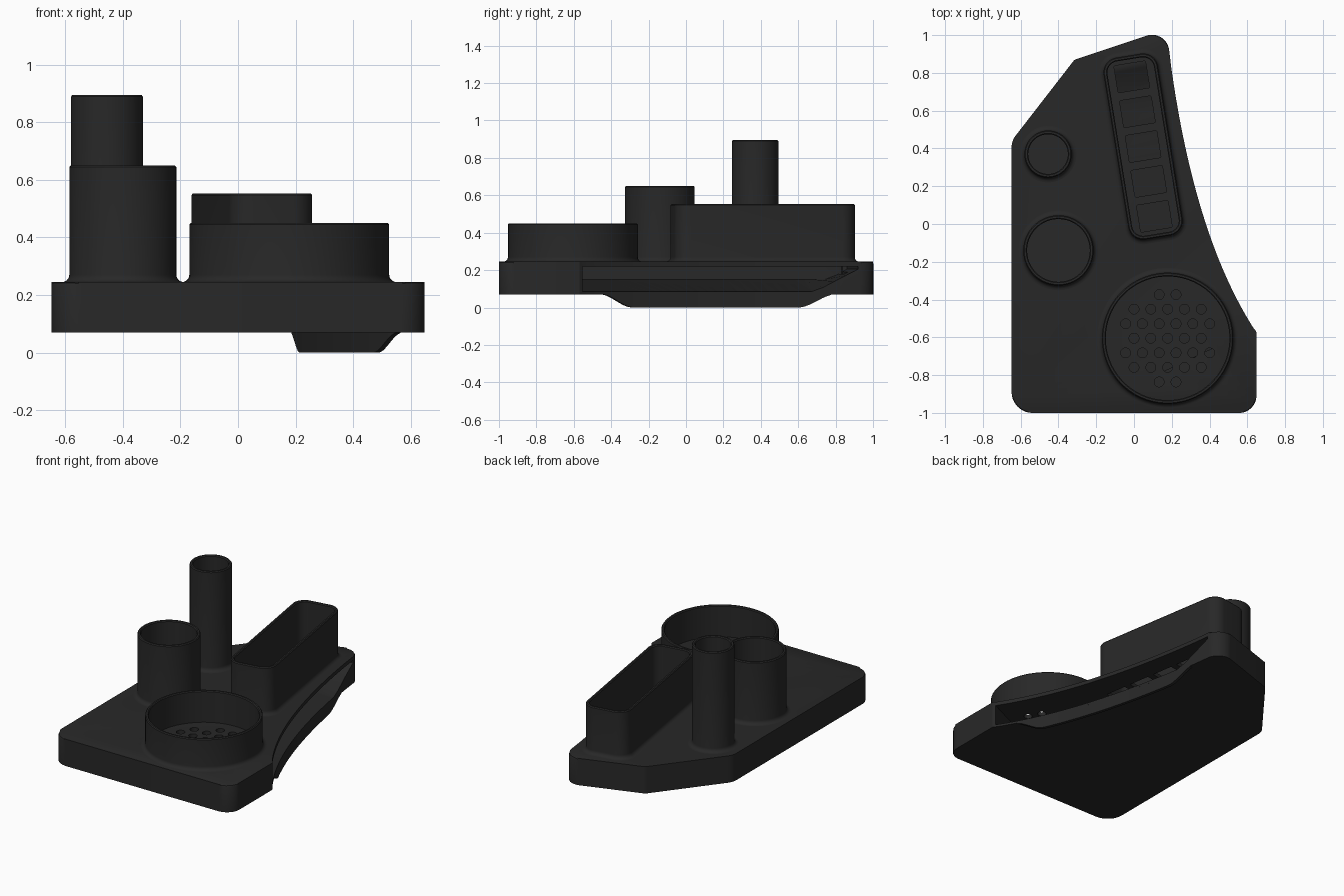
import bpy, bmesh, math
from mathutils import Vector, Matrix

if "Cube" in bpy.data.objects:
    bpy.data.objects.remove(bpy.data.objects["Cube"])

mat = bpy.data.materials.new("charcoal_plastic")
mat.use_nodes = True
colour = (0.021, 0.021, 0.021, 1)
mat.diffuse_color = colour
mat.node_tree.nodes["Principled BSDF"].inputs["Base Color"].default_value = colour

BOTTOM, TOP = 0.07, 0.245


def add_loft(bm, rings, cap_first=True, cap_last=True):
    """Skin a list of closed rings of equal size."""
    vs = [[bm.verts.new(p) for p in ring] for ring in rings]
    n = len(vs[0])
    for a, b in zip(vs, vs[1:]):
        for i in range(n):
            j = (i + 1) % n
            bm.faces.new((a[i], a[j], b[j], b[i]))
    if cap_first:
        bm.faces.new(vs[0][::-1])
    if cap_last:
        bm.faces.new(vs[-1])
    return vs


def finish(name, bm):
    bmesh.ops.recalc_face_normals(bm, faces=bm.faces)
    me = bpy.data.meshes.new(name)
    bm.to_mesh(me)
    bm.free()
    ob = bpy.data.objects.new(name, me)
    bpy.context.collection.objects.link(ob)
    me.materials.append(mat)
    return ob


def smooth(ob):
    bpy.ops.object.select_all(action='DESELECT')
    ob.select_set(True)
    bpy.context.view_layer.objects.active = ob
    bpy.ops.object.shade_smooth_by_angle(angle=math.radians(30))


def rounded(w, l, r, centre, angle=0.0, seg=16):
    """Rounded rectangle outline; a circle when r is half of w and l."""
    rot = Matrix.Rotation(angle, 2)
    pts = []
    for k, (sx, sy) in enumerate(((1, 1), (-1, 1), (-1, -1), (1, -1))):
        for i in range(seg):
            a = math.pi / 2 * (k + (i + 0.5) / seg)
            p = Vector((sx * (w / 2 - r) + r * math.cos(a),
                        sy * (l / 2 - r) + r * math.sin(a)))
            pts.append(rot @ p + Vector(centre))
    return pts


def at(pts, z):
    return [(p[0], p[1], z) for p in pts]


def edge_curve(t):
    """Concave side of the base, from back to front."""
    a, b, c = Vector((0.185, 0.92)), Vector((0.31, -0.06)), Vector((0.645, -0.57))
    return a * (1 - t) ** 2 + b * 2 * t * (1 - t) + c * t * t


def corner(prev, p, nxt, r, seg=8):
    """Round one outline corner with an arc."""
    p = Vector(p)
    d1, d2 = (Vector(prev) - p).normalized(), (Vector(nxt) - p).normalized()
    half = d1.angle(d2) / 2
    centre = p + (d1 + d2).normalized() * (r / math.sin(half))
    s = p + d1 * (r / math.tan(half)) - centre
    e = p + d2 * (r / math.tan(half)) - centre
    return [centre + s.lerp(e, i / seg).normalized() * r for i in range(seg + 1)]


# Base plate
corners = [((0.648, -0.57), 0.02), ((0.648, -1), 0.09), ((-0.648, -1), 0.11),
           ((-0.648, 0.44), 0.1), ((-0.315, 0.87), 0.03), ((0.172, 1.032), 0.09)]
outline = [edge_curve(0.05 + 0.93 * i / 40) for i in range(41)]
path = [outline[-1]] + [c[0] for c in corners] + [outline[0]]
for i, (p, r) in enumerate(corners):
    outline += corner(path[i], p, path[i + 2], r)
bm = bmesh.new()
rings = add_loft(bm, [at(outline, BOTTOM), at(outline, TOP)])
top = set(rings[1])
rim = [e for e in bm.edges if e.verts[0] in top and e.verts[1] in top]
bmesh.ops.bevel(bm, geom=rim, offset=0.012, segments=2, profile=0.5, affect='EDGES')
base = finish("base_plate", bm)

# Containers: (name, width, length, corner radius, centre, angle, height, floor)
TILT = math.radians(9.2)
SLOT = Vector((0.048, 0.41))
TRAY = Vector((0.178, -0.605))
containers = [
    ("wide_cup", 0.372, 0.372, 0.186, (-0.4, -0.14), 0, 0.65, 0.11),
    ("tall_cup", 0.25, 0.25, 0.125, (-0.455, 0.37), 0, 0.895, 0.11),
    ("round_tray", 0.695, 0.695, 0.3475, TRAY, 0, 0.45, None),
    ("long_tray", 0.29, 0.975, 0.08, SLOT, TILT, 0.553, None)]
WALL, FILLET = 0.02, 0.025
wells = bmesh.new()
for name, w, l, r, c, ang, h, floor in containers:
    def ring(off, z):
        return at(rounded(w + 2 * off, l + 2 * off, r + off, c, ang), z)
    rings = []
    for i in range(6):  # fillet at the foot
        a = math.pi / 2 * i / 5
        rings.append(ring(FILLET * (1 - math.sin(a)), TOP + FILLET * (1 - math.cos(a))))
    rings += [ring(0, h - 0.006), ring(-0.005, h), ring(0.005 - WALL, h),
              ring(-WALL, h - 0.006), ring(-WALL, floor or TOP - 0.005)]
    bm = bmesh.new()
    add_loft(bm, rings, False, floor is not None)
    smooth(finish(name, bm))
    if floor:
        add_loft(wells, [ring(-WALL / 2, floor - 0.01), ring(-WALL / 2, TOP + 0.1)])

# Drain chamber under both trays, open along the concave side, floor rising at the back
chamber = bmesh.new()
rings = []
for i in range(31):
    t = 0.985 * i / 30
    e = edge_curve(t)
    inner = Vector((-0.1, 0.86)).lerp(Vector((-0.1, -0.9)), i / 30)
    out = e + (e - inner).normalized() * 0.06
    low = 0.085 + 0.12 * max(0, 1 - t / 0.12)
    back = max(low, 0.15)
    rings.append([(*inner, back), (*e, low), (*out, low), (*out, 0.22), (*inner, 0.22)])
add_loft(chamber, rings)

# Drain holes in the round tray, slots in the long tray
drains = bmesh.new()
PITCH = 0.089
for row in range(-3, 4):
    for col in range(-3, 4):
        p = Vector(((col + 0.5 * (row % 2)) * PITCH, row * PITCH * 0.866))
        if p.length < 0.25:
            hole = rounded(0.052, 0.052, 0.026, TRAY + p, 0, 4)
            add_loft(drains, [at(hole, 0.18), at(hole, TOP + 0.05)])
for k in range(-2, 3):
    p = Matrix.Rotation(TILT, 2) @ Vector((0, k * 0.187))
    slot = rounded(0.17, 0.145, 0.008, SLOT + p, TILT, 2)
    add_loft(drains, [at(slot, 0.18), at(slot, TOP + 0.05)])

for name, bm in (("wells", wells), ("chamber", chamber), ("drains", drains)):
    cutter = finish(name + "_cutter", bm)
    cutter.hide_render = True
    mod = base.modifiers.new(name, 'BOOLEAN')
    mod.operation, mod.solver, mod.object = 'DIFFERENCE', 'EXACT', cutter
    bpy.context.view_layer.objects.active = base
    bpy.ops.object.modifier_apply(modifier=name)
    bpy.data.objects.remove(cutter)
smooth(base)


# Drip lip hanging below the concave side
def ease(x):
    x = min(max(x, 0), 1)
    return x * x * (3 - 2 * x)


rings = []
for i in range(81):
    t = i / 80
    e = edge_curve(t)
    if -0.44 < e.y < 0.78:
        tangent = (edge_curve(t + 0.01) - e).normalized()
        back = e + Vector((tangent.y, -tangent.x)) * 0.02
        drop = 0.07 * min(ease((e.y + 0.45) / 0.17), ease((0.8 - e.y) / 0.2))
        low = BOTTOM - drop
        rings.append([(*e, BOTTOM + 0.005), (*e, low), (*back, low), (*back, BOTTOM + 0.005)])
bm = bmesh.new()
add_loft(bm, rings)
smooth(finish("drip_lip", bm))
